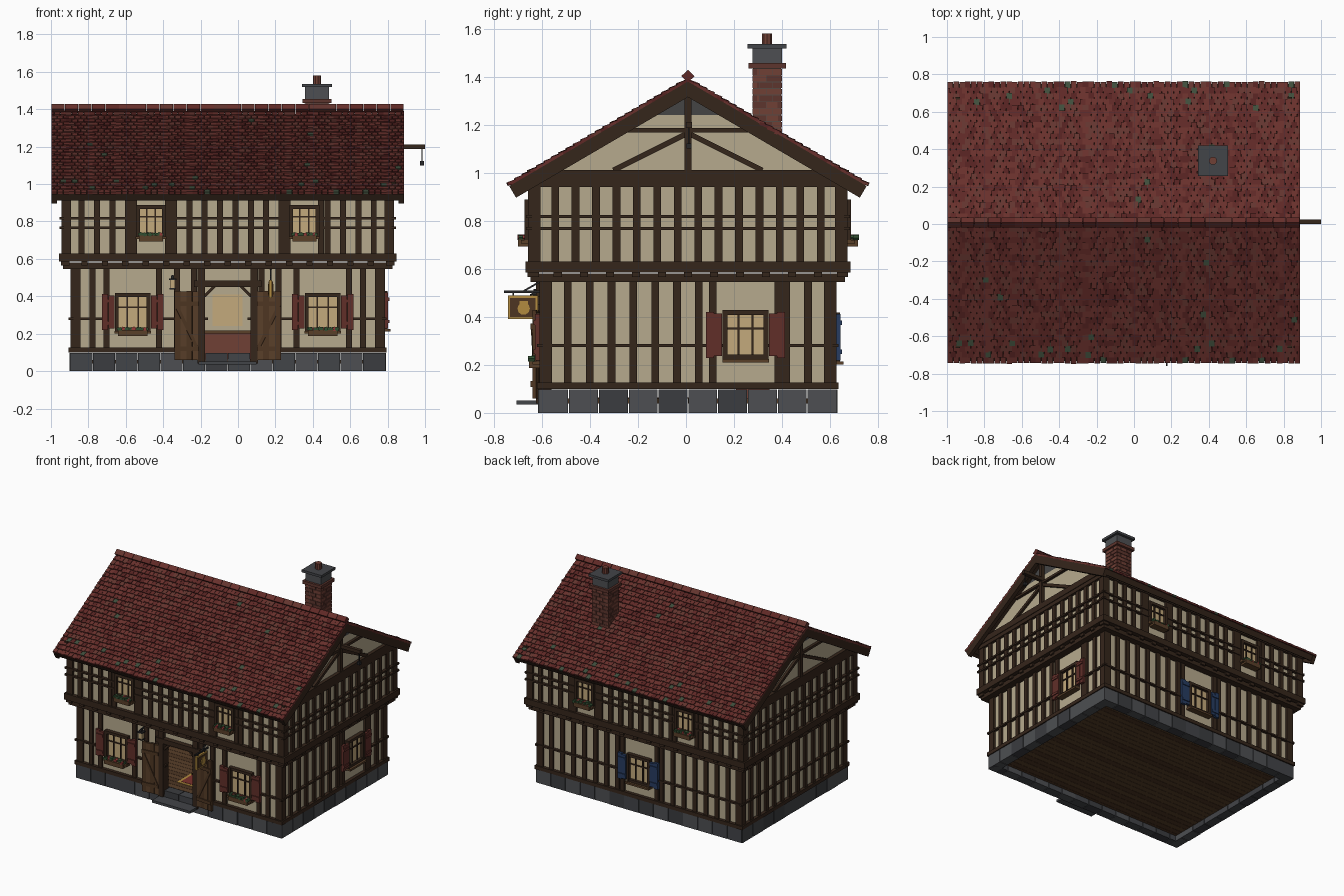
import bpy, math, random
from mathutils import Matrix, Vector

if "Cube" in bpy.data.objects:
    bpy.data.objects.remove(bpy.data.objects["Cube"])
random.seed(4)
T, R = Matrix.Translation, Matrix.Rotation
CX, CY = -0.055, 0.008
COL = dict(plaster=(.47,.40,.27), timber=(.036,.019,.011), wood=(.10,.05,.022), wood2=(.075,.036,.016),
           stone1=(.055,.058,.065), stone2=(.075,.078,.085), stone3=(.043,.045,.05), attic=(.06,.06,.06),
           tile1=(.115,.022,.019), tile2=(.14,.03,.025), tile3=(.09,.016,.015), tile4=(.125,.035,.028),
           moss=(.05,.075,.045), glass=(.55,.40,.20), red=(.12,.028,.022), blue=(.02,.045,.12),
           green=(.03,.075,.03), bloom=(.3,.04,.04), brick1=(.16,.05,.035), brick2=(.11,.035,.026),
           mortar=(.09,.07,.06), iron=(.02,.02,.022), gold=(.45,.26,.05), rug=(.2,.03,.025))
MATS = {}
for k, c in COL.items():
    MATS[k] = bpy.data.materials.new(k)
    MATS[k].diffuse_color = (*c, 1)
parts = {}

def prism(part, mat, pts, y0, y1, M):
    """Extrude an x-z outline from y0 to y1 into the named part."""
    v, f, m = parts.setdefault(part, ([], [], []))
    b, n = len(v), len(pts)
    v += [M @ Vector((p[0], y, p[1])) for y in (y0, y1) for p in pts]
    new = [tuple(range(b, b + n)), tuple(range(b + 2*n - 1, b + n - 1, -1))]
    for i in range(n):
        j = (i + 1) % n
        new.append((b + j, b + i, b + i + n, b + j + n))
    f += new
    m += [mat] * len(new)

def box(part, mat, x0, x1, y0, y1, z0, z1, M):
    prism(part, mat, [(x0, z0), (x1, z0), (x1, z1), (x0, z1)], y0, y1, M)

def beam(part, mat, a, b, w, y0, y1, M):
    a, b = Vector(a), Vector(b)
    d = (b - a).normalized() * w / 2
    p = Vector((d.y, -d.x))
    prism(part, mat, [a + p, b + p, b - p, a - p], y0, y1, M)

def disc(part, mat, x, z, r, y0, y1, M, n=10):
    prism(part, mat, [(x + r*math.cos(6.28319*i/n), z + r*math.sin(6.28319*i/n)) for i in range(n)], y0, y1, M)

C = T((CX, CY, 0))
face = lambda deg: C @ R(math.radians(deg), 4, 'Z')
FRONT, RIGHT, BACK, LEFT = [face(a) for a in (0, 90, 180, -90)]

def window(M, h, u, z, w, ht, shutter=None, flowers=False):
    a, b, c, d = u - w/2, u + w/2, z - ht/2, z + ht/2
    box('window_glass', 'glass', a, b, -h - .008, -h + .01, c, d, M)
    for x in (a, b):
        box('window_frames', 'timber', x - .01, x + .01, -h - .03, -h, c - .01, d + .01, M)
    for y in (c, d):
        box('window_frames', 'timber', a - .01, b + .01, -h - .029, -h, y - .01, y + .01, M)
    for t in (.33, .67):
        x = a + w*t
        box('window_frames', 'timber', x - .004, x + .004, -h - .016, -h, c, d, M)
    box('window_frames', 'timber', a, b, -h - .015, -h, z + ht*.12, z + ht*.12 + .008, M)
    box('window_sills', 'wood', a - .012, b + .012, -h - .045, -h, c - .022, c - .008, M)
    if shutter:
        for s in (-1, 1):
            for i, k in ((0, .088), (1, .096)):
                x = u + s*(w/2 + .029 + .034*i)
                box('shutters', shutter, x - .0165, x + .0165, -h - .033, -h - .014, z - k, z + k, M)
            x = u + s*(w/2 + .046)
            for q in (-.06, .06):
                box('shutters', shutter, x - .03, x + .03, -h - .039, -h - .03, z + q - .009, z + q + .009, M)
    if flowers:
        box('flower_boxes', 'wood', u - w*.46, u + w*.46, -h - .058, -h - .005, c - .035, c - .004, M)
        for i in range(14):
            x, r = u + w*.45*(i/6.5 - 1), random.uniform(.008, .013)
            P = M @ T((x, -h - random.uniform(.025, .05), c + .003)) @ R(random.random()*3, 4, 'Y')
            disc('flowers', 'bloom' if i % 5 == 2 else 'green', 0, 0, r, -r, r, P, 6)

def spans(lo, hi, gaps):
    for g0, g1 in sorted(gaps):
        yield lo, g0
        lo = g1
    yield lo, hi

def storey(M, h, hu, z0, z1, step, rails, wins, flank, door=False):
    """Plaster wall with studs, plates and rails; wins = (u, half gap)."""
    if door:
        for s in ((-hu, -.14), (.14, hu)):
            box('walls', 'plaster', *s, -h, -h + .03, z0, z1, M)
        box('walls', 'plaster', -.14, .14, -h, -h + .03, .45, z1, M)
    else:
        box('walls', 'plaster', -hu, hu, -h, -h + .03, z0, z1, M)
    gaps = wins + ([(0, .15)] if door else [])
    n = round(2*hu/step)
    us = [-hu + .012 + (2*hu - .024)*i/n for i in range(n + 1)]
    us = [u for u in us if all(abs(u - g) > k + .03 for g, k in gaps)]
    if flank:
        us += [g + s*k for g, k in wins for s in (-1, 1)]
    for u in us:
        k = .025 if abs(u) > hu - .02 else .016
        box('wall_studs', 'timber', u - k, u + k, -h - .015, -h + .005, z0, z1, M)
    for r in rails:
        for a, b in spans(-hu - .025, hu + .025, [(g - k*.7, g + k*.7) for g, k in gaps]):
            box('wall_rails', 'timber', a, b, -h - .021, -h, r - .006, r + .006, M)

# Walls of both storeys, jetty beams and plinth, side by side
GX, GY, UX, UY = .825, .603, .875, .65
W0 = [(-.508, .14), (.508, .14)]
W1 = [(-.41, .09), (.41, .09)]
sides = [(FRONT, GY, GX, UY, UX, W0, W1, True), (BACK, GY, GX, UY, UX, [(0, .14)], W1, False),
         (RIGHT, GX, GY, UX, UY, [(.24, .137)], [], False), (LEFT, GX, GY, UX, UY, [], [], False)]
for M, gh, gu, uh, uu, w0, w1, door in sides:
    storey(M, gh, gu, .1, .56, .092, [.28], w0, True, door)
    storey(M, uh, uu, .6, .97, .085, [.817, .767], w1, True)
    for a, b in spans(-gu - .025, gu + .025, [(-.14, .14)] if door else []):
        box('sill_beam', 'timber', a, b, -gh - .024, -gh + .02, .1, .127, M)
    box('jetty_beams', 'timber', -uu - .005, uu + .005, -uh - .005, -uh + .07, .545, .578, M)
    box('jetty_beams', 'timber', -uu - .027, uu + .027, -uh - .027, -uh + .04, .585, .63, M)
    box('top_plate', 'timber', -uu - .015, uu + .015, -uh - .02, -uh + .02, .94, .975, M)
    n = round(2*uu/.11)
    for i in range(n + 1):
        u = -uu + 2*uu*i/n
        box('joist_ends', 'timber', u - .017, u + .017, -uh - .017, -uh + .03, .565, .6, M)
    n = round(2*gu/.115)
    w = (2*gu + .035)/n
    for i in range(n):
        u = -gu - .0175 + w*i
        box('plinth_stones', random.choice(['stone1', 'stone2', 'stone3']), u + .002, u + w - .002,
            -gh - .017 - random.uniform(0, .004), -gh + .05, 0, .098, M)

# Windows
for u in (-.508, .508):
    window(FRONT, GY, u, .315, .17, .185, 'red', True)
window(BACK, GY, 0, .315, .17, .185, 'blue')
window(RIGHT, GX, .24, .325, .17, .185, 'red')
for M in (FRONT, BACK):
    for u in (-.41, .41):
        window(M, UY, u, .803, .14, .15, None, True)

# Floors
n = 26
for i in range(n):
    y = -GY + .03 + (2*GY - .06)*i/n
    box('floor_planks', random.choice(['wood', 'wood2']), -GX, GX, y, y + (2*GY - .06)/n - .002, .04, .06, C)
box('upper_floor', 'wood2', -UX, UX, -UY, UY, .562, .58, C)

# Gable ends
SL, APEX = .585, 1.34
ANG, RY, RX = math.atan(SL), .735, .943
for M in (RIGHT, LEFT):
    k = (APEX - 1.24)/SL
    prism('gable_walls', 'plaster', [(-UY, .96), (UY, .96), (k, 1.24), (-k, 1.24)], -UX, -UX + .03, M)
    prism('gable_tops', 'attic', [(-k, 1.24), (k, 1.24), (0, APEX)], -UX, -UX + .03, M)
    g = ('gable_timbers', 'timber')
    box(*g, -UY - .02, UY + .02, -UX - .025, -UX, .968, 1.012, M)
    box(*g, -.275, .275, -UX - .02, -UX, 1.168, 1.186, M)
    box(*g, -.014, .014, -UX - .024, -UX, 1.0, 1.335, M)
    for s in (-1, 1):
        beam(*g, (s*.31, 1.01), (0, 1.165), .022, -UX - .017, -UX, M)
        beam(*g, (s*.31, 1.18), (s*.12, 1.27), .02, -UX - .017, -UX, M)

# Roof slabs, bargeboards and rows of tiles
LEN = RY/math.cos(ANG)
ROWS, COLS = 24, 60
tiles = ['tile1', 'tile2', 'tile3', 'tile4', 'tile1', 'tile2']
for M in (FRONT, BACK):
    S = M @ T((0, -RY, .945)) @ R(ANG, 4, 'X')
    box('roof_slabs', 'timber', -RX + .01, RX - .01, 0, LEN, -.03, 0, S)
    box('eaves_boards', 'timber', -RX + .005, RX - .005, -.004, .02, -.035, .004, S)
    for s in (-1, 1):
        x = s*(RX - .015)
        box('bargeboards', 'timber', x - .014, x + .014, -.008, LEN, -.052, .004, S)
    for r in range(ROWS):
        w = 2*RX/COLS
        off = w/2*(r % 2)
        for c in range(COLS + r % 2):
            a, b = max(-RX, -RX + c*w - off), min(RX, -RX + (c + 1)*w - off)
            mossy = random.random() < (.06 if r < 5 else .002)
            P = S @ T((0, LEN*r/ROWS - .01 + random.uniform(-.003, .003), .013)) @ R(-.16, 4, 'X')
            box('roof_tiles', 'moss' if mossy else random.choice(tiles), a + .001, b - .001,
                0, .055, -.006, .006 + random.uniform(0, .003), P)
n = 26
for i in range(n):
    x = -RX + 2*RX*i/n
    P = C @ T((x, 0, 1.402)) @ R(math.pi/2, 4, 'Z')
    prism('ridge_tiles', random.choice(tiles), [(-.028, 0), (0, -.025), (.028, 0), (0, .026)],
          -2*RX/n + .002, 0, P)

# Hoist beam and hook on the right gable
H = T((0, .012, 0))
box('hoist_beam', 'timber', .8, 1.0, -.013, .013, 1.187, 1.212, H)
box('hoist_rope', 'iron', .98, .986, -.003, .003, 1.12, 1.19, H)
box('hoist_hook', 'iron', .972, .994, -.01, .01, 1.1, 1.122, H)

# Chimney with brick courses
K = T((.422, .338, 0))
box('chimney_core', 'mortar', -.062, .062, -.058, .058, 1.1, 1.44, K)
for z in range(12):
    z0 = 1.105 + z*.0275
    for q in range(4):
        Q = K @ R(q*math.pi/2, 4, 'Z')
        h, u = (.062, .066) if q % 2 == 0 else (.066, .062)
        for a, b in spans(-u, u, [(t, t + .003) for t in ((-.035, .02) if z % 2 else (-.005, .042))]):
            box('chimney_bricks', random.choice(['brick1', 'brick2']), a, b, -h, -h + .02, z0, z0 + .024, Q)
box('chimney_band', 'brick2', -.078, .078, -.078, .078, 1.433, 1.456, K)
box('chimney_neck', 'stone2', -.064, .064, -.062, .062, 1.456, 1.52, K)
box('chimney_cap', 'stone1', -.081, .081, -.081, .081, 1.518, 1.536, K)
disc('chimney_pot', 'brick1', 0, 0, .022, -1.58, -1.53, K @ R(math.pi/2, 4, 'X') @ R(math.pi, 4, 'X'), 10)

# Doorway: posts, lintel, step and two open leaves
for s in (-1, 1):
    x = s*.142
    box('door_posts', 'timber', x - .02, x + .02, -GY - .03, -GY + .035, .04, .55, FRONT)
    beam('door_braces', 'timber', (s*.125, .4), (s*.07, .455), .016, -GY - .015, -GY + .015, FRONT)
    D = FRONT @ T((s*.158, -GY - .024, 0)) @ R(-s*.1, 4, 'Z')
    for i in range(4):
        x = s*(.016 + .032*i)
        box('door_leaves', ['wood', 'wood2'][i % 2], x - .0152, x + .0152, -.008, .008, .06, .425 + .004*(i % 2), D)
    for z in (.12, .36):
        box('door_battens', 'wood2', min(0, s*.126), max(0, s*.126), -.015, -.006, z - .012, z + .012, D)
    beam('door_battens', 'wood2', (s*.01, .13), (s*.118, .35), .018, -.014, -.006, D)
box('door_lintel', 'timber', -.18, .18, -GY - .036, -GY + .035, .45, .484, FRONT)
box('door_step', 'stone1', -.155, .155, -.713, -GY + .02, .034, .052, FRONT)
box('door_threshold', 'wood2', -.13, .13, -GY - .015, -GY + .06, .05, .066, FRONT)

# Interior: counter, rug and the lit window behind
box('counter', 'brick1', -.13, .13, .2, .34, .06, .2, FRONT)
box('counter_top', 'wood', -.15, .15, .18, .36, .2, .218, FRONT)
box('rug_border', 'gold', -.17, .17, -.4, .1, .06, .063, FRONT)
box('rug', 'rug', -.15, .15, -.38, .08, .06, .065, FRONT)
box('inner_window', 'glass', -.08, .08, GY - .036, GY - .02, .24, .41, FRONT)

# Hanging sign with a plain tankard shape, seen from both sides
G = T((.175, 0, 0)) @ R(math.pi/2, 4, 'Z')
box('sign_bracket', 'iron', -.758, -.6, -.005, .005, .5, .51, G)
beam('sign_bracket', 'iron', (-.61, .545), (-.68, .505), .007, -.004, .004, G)
for x in (-.72, -.64):
    box('sign_chains', 'iron', x - .003, x + .003, -.003, .003, .48, .505, G)
box('sign_frame', 'gold', -.742, -.617, -.008, .008, .39, .488, G)
box('sign_board', 'wood2', -.732, -.627, -.011, .011, .4, .478, G)
disc('sign_tankard', 'gold', -.676, .434, .026, -.014, .014, G, 10)
box('sign_tankard', 'gold', -.694, -.658, -.0145, .0145, .43, .466, G)

# Wall lantern
N = FRONT @ T((-.295, -GY - .035, 0))
box('lantern_bracket', 'iron', -.004, .004, -.004, .035, .508, .515, N)
box('lantern_cap', 'iron', -.02, .02, -.02, .02, .487, .496, N)
box('lantern_cap', 'iron', -.008, .008, -.008, .008, .496, .51, N)
box('lantern_glow', 'glass', -.013, .013, -.013, .013, .443, .487, N)
box('lantern_base', 'iron', -.017, .017, -.017, .017, .435, .443, N)

# Turn the collected parts into objects
for name, (v, f, m) in parts.items():
    me = bpy.data.meshes.new(name)
    me.from_pydata(v, [], f)
    used = sorted(set(m))
    for k in used:
        me.materials.append(MATS[k])
    for p, k in zip(me.polygons, m):
        p.material_index = used.index(k)
    me.update()
    bpy.context.collection.objects.link(bpy.data.objects.new(name, me))

for m in bpy.data.materials:
    if m.users and not m.is_grease_pencil:
        m.use_nodes = True
        m.node_tree.nodes["Principled BSDF"].inputs["Base Color"].default_value = m.diffuse_color
